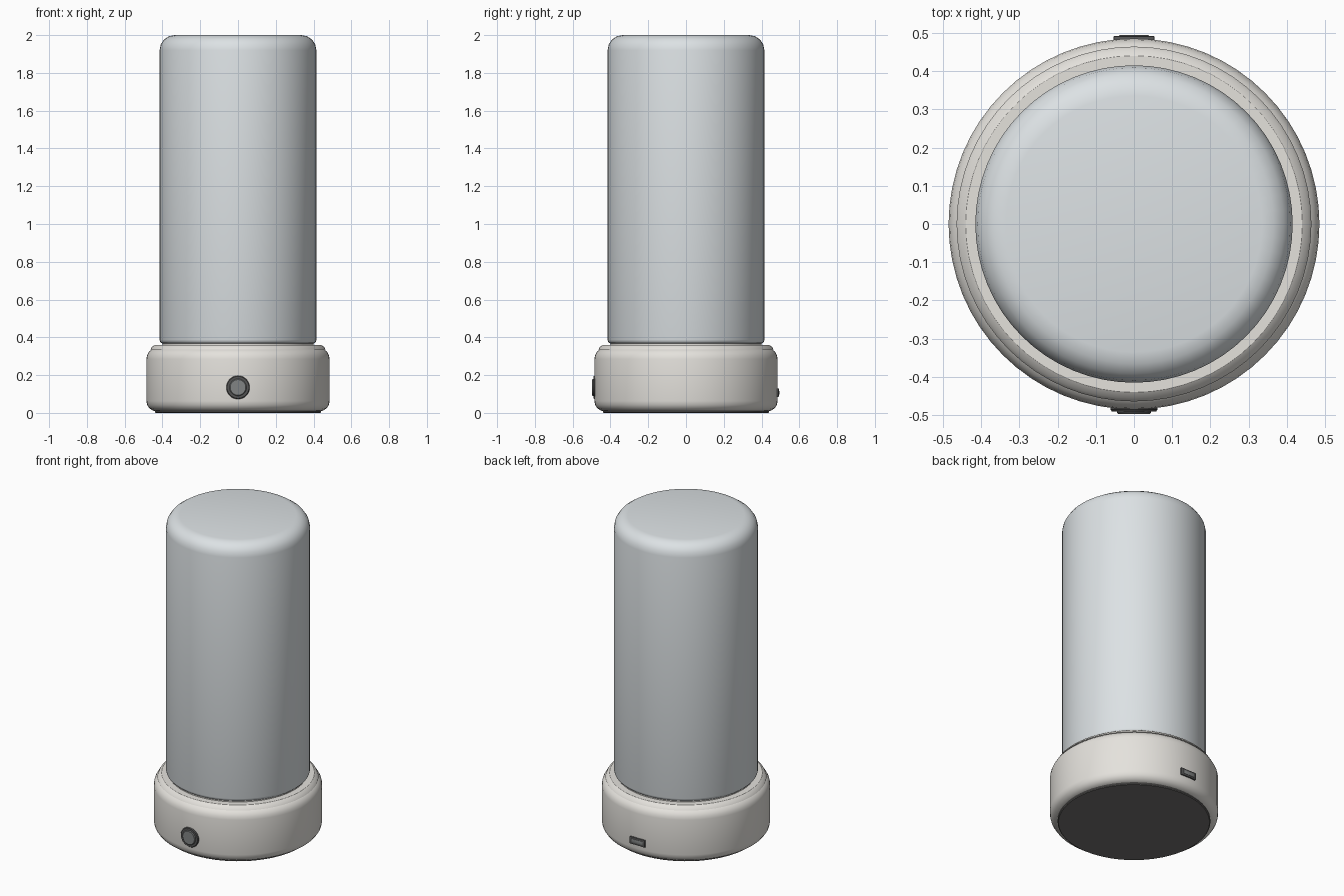
import bpy, bmesh, math
from mathutils import Matrix

if "Cube" in bpy.data.objects:
    bpy.data.objects.remove(bpy.data.objects["Cube"])


def material(name, rgb):
    m = bpy.data.materials.new(name)
    m.diffuse_color = (*rgb, 1)
    m.use_nodes = True
    m.node_tree.nodes["Principled BSDF"].inputs["Base Color"].default_value = m.diffuse_color
    return m


def arc(cr, cz, rad, a0, a1, steps):
    """Profile points (radius, z) along a circular arc, degrees."""
    angles = [math.radians(a0 + (a1 - a0) * i / steps) for i in range(steps + 1)]
    return [(cr + rad * math.cos(a), cz + rad * math.sin(a)) for a in angles]


def finish(bm, name, mat, angle=30):
    bmesh.ops.recalc_face_normals(bm, faces=bm.faces)
    me = bpy.data.meshes.new(name)
    bm.to_mesh(me)
    bm.free()
    ob = bpy.data.objects.new(name, me)
    bpy.context.collection.objects.link(ob)
    me.materials.append(mat)
    bpy.ops.object.select_all(action='DESELECT')
    ob.select_set(True)
    bpy.context.view_layer.objects.active = ob
    bpy.ops.object.shade_smooth_by_angle(angle=math.radians(angle))
    return ob


def lathe(name, profile, mat, sides=64, matrix=None):
    """Closed solid of revolution around z, capped at both ends."""
    bm = bmesh.new()
    rings = [[bm.verts.new((r * math.cos(2 * math.pi * i / sides),
                            r * math.sin(2 * math.pi * i / sides), z))
              for i in range(sides)] for r, z in profile]
    for a, b in zip(rings, rings[1:]):
        for i in range(sides):
            j = (i + 1) % sides
            bm.faces.new((a[i], a[j], b[j], b[i]))
    bm.faces.new(rings[0][::-1])
    bm.faces.new(rings[-1])
    if matrix:
        bm.transform(matrix)
    return finish(bm, name, mat)


def box(name, size, centre, mat, bevel):
    bm = bmesh.new()
    bmesh.ops.create_cube(bm, size=1)
    bm.transform(Matrix.Translation(centre) @ Matrix.Diagonal((*size, 1)))
    bmesh.ops.bevel(bm, geom=bm.edges[:], offset=bevel, segments=2,
                    profile=0.5, affect='EDGES')
    return finish(bm, name, mat)


shade_mat = material("frosted_shade", (0.72, 0.76, 0.78))
base_mat = material("warm_white", (0.78, 0.76, 0.72))
dark_mat = material("dark_plastic", (0.09, 0.09, 0.09))
cap_mat = material("grey_cap", (0.22, 0.23, 0.23))
foot_mat = material("rubber", (0.17, 0.165, 0.16))

# Foot pad
lathe("foot_pad", [(0.435, 0.0), (0.44, 0.004), (0.44, 0.02)], foot_mat)

# Base body with rounded lower and upper edges
lathe("base", arc(0.43, 0.063, 0.055, -90, 0, 4) + arc(0.425, 0.285, 0.06, 0, 75, 4)
      + [(0.435, 0.352), (0.425, 0.352)], base_mat)

# Raised lip and recessed neck under the shade
lathe("base_lip", [(0.464, 0.335), (0.456, 0.349), (0.44, 0.36), (0.39, 0.36)], base_mat)
lathe("neck", [(0.40, 0.34), (0.40, 0.39)], base_mat)

# Tall shade
lathe("shade", arc(0.395, 0.387, 0.02, -90, 0, 3) + arc(0.335, 1.92, 0.08, 0, 90, 4),
      shade_mat)

# Front push button: collar and inset cap
facing_front = Matrix.Translation((0, 0, 0.135)) @ Matrix.Rotation(math.pi / 2, 4, 'X')
lathe("button_collar", [(0.062, 0.46), (0.062, 0.485), (0.058, 0.49), (0.046, 0.49)],
      dark_mat, 32, facing_front)
lathe("button_cap", [(0.045, 0.47), (0.045, 0.493), (0.041, 0.497)],
      cap_mat, 32, facing_front)

# Rear charging port
box("port_frame", (0.108, 0.03, 0.046), (0, 0.477, 0.107), dark_mat, 0.004)
box("port_socket", (0.08, 0.02, 0.024), (0, 0.484, 0.107), cap_mat, 0.003)
